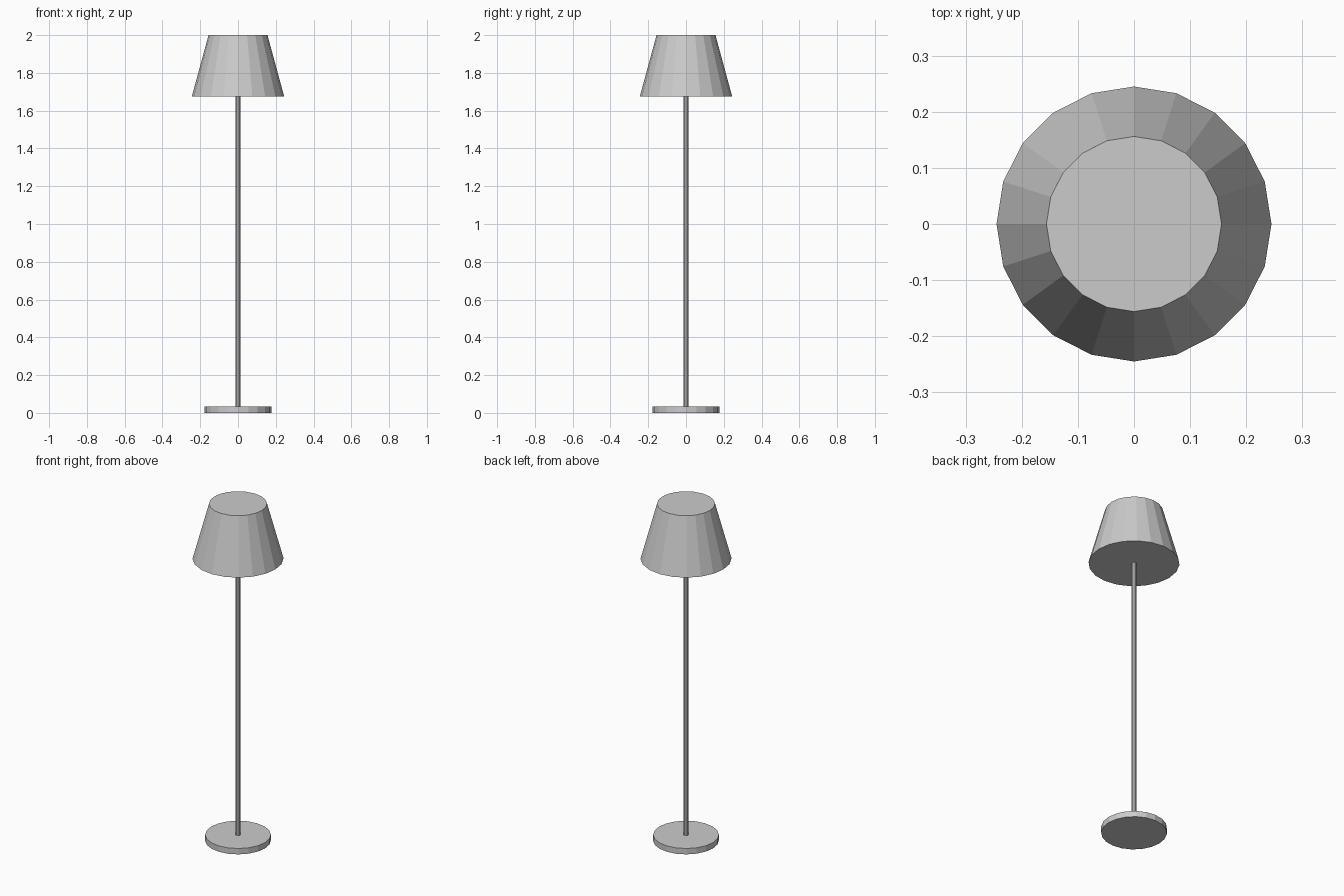
import bpy

if "Cube" in bpy.data.objects:
    bpy.data.objects.remove(bpy.data.objects["Cube"])


def frustum(name, r_bottom, r_top, z0, z1, sides):
    """Flat-faced capped cone or cylinder between two heights."""
    bpy.ops.mesh.primitive_cone_add(
        vertices=sides, radius1=r_bottom, radius2=r_top,
        depth=z1 - z0, end_fill_type='NGON', location=(0, 0, (z0 + z1) / 2))
    obj = bpy.context.object
    obj.name = name
    return obj


# Round foot on the floor
frustum("base", 0.177, 0.177, 0.0, 0.035, 20)

# Thin upright, meeting the underside of the shade
frustum("pole", 0.0135, 0.0135, 0.035, 1.674, 10)

# Tapered closed shade
frustum("shade", 0.245, 0.156, 1.674, 2.0, 20)
